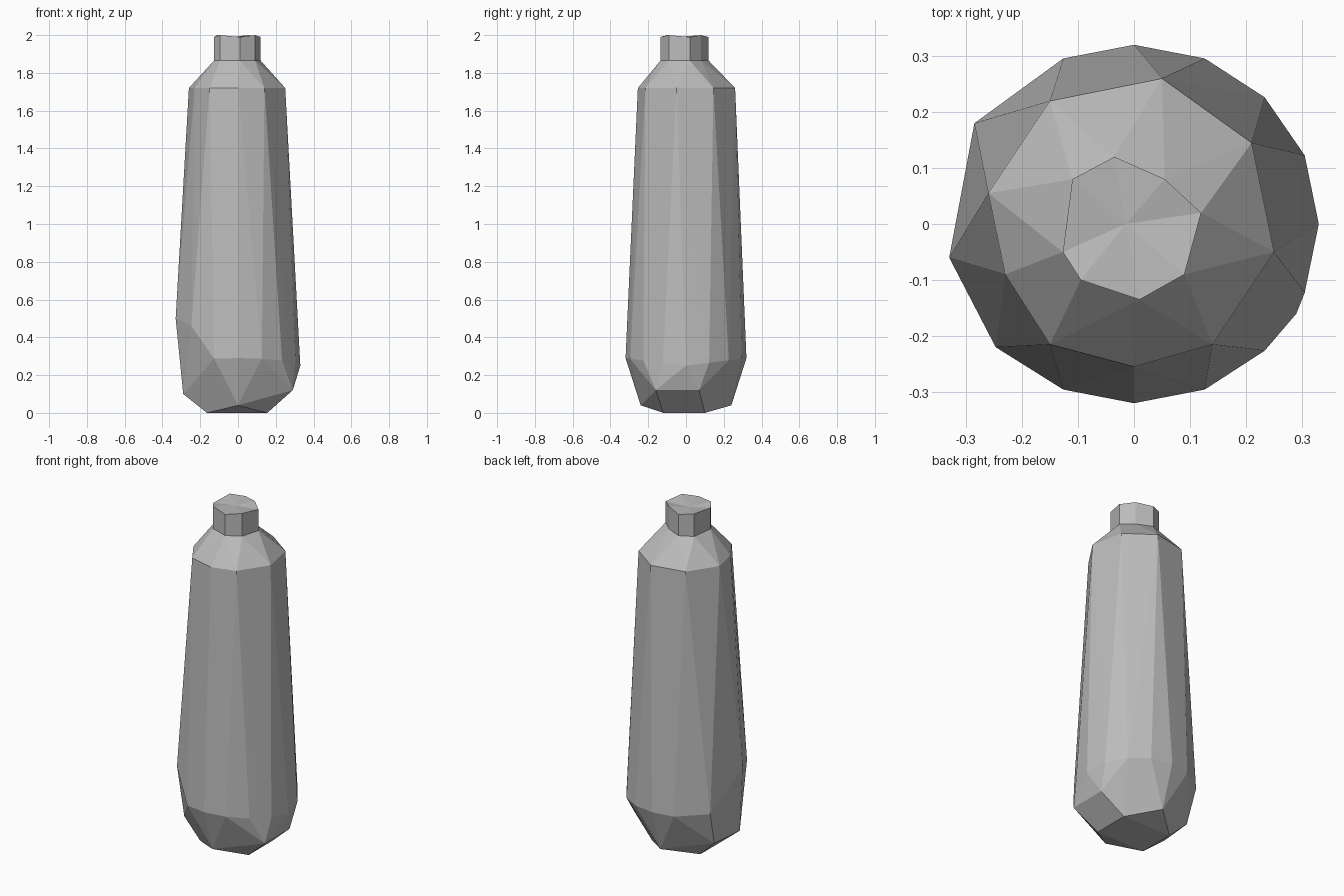
import bpy
import bmesh
from math import sin, cos, radians

cube = bpy.data.objects.get("Cube")
if cube:
    bpy.data.objects.remove(cube, do_unlink=True)

grey = bpy.data.materials.new("plain grey")
grey.use_nodes = True
colour = (0.5, 0.5, 0.5, 1)
grey.diffuse_color = colour
grey.node_tree.nodes["Principled BSDF"].inputs["Base Color"].default_value = colour


def finish(bm, name):
    """Turn a bmesh into a flat shaded object."""
    bmesh.ops.recalc_face_normals(bm, faces=bm.faces)
    mesh = bpy.data.meshes.new(name)
    bm.to_mesh(mesh)
    bm.free()
    mesh.materials.append(grey)
    obj = bpy.data.objects.new(name, mesh)
    bpy.context.collection.objects.link(obj)
    return obj


def at_height(outline, z):
    return [(x, y, z) for x, y in outline]


# Uneven faceted outlines, seen from above
shoulder = [(0.05, 0.26), (0.21, 0.145), (0.25, -0.05), (0.14, -0.215), (0, -0.255),
            (-0.15, -0.215), (-0.23, -0.09), (-0.26, 0.055), (-0.15, 0.22)]
neck = [(-0.035, 0.12), (0.055, 0.08), (0.12, 0.02), (0.09, -0.09),
        (0.01, -0.135), (-0.095, -0.1), (-0.127, -0.05), (-0.11, 0.08)]

# Widest ring: regular facets, with three chipped corners on one side
belly = []
for step in range(-5, 6):
    a = radians(step * 22.5)
    belly.append((0.33 * cos(a), 0.32 * sin(a), 0.25 + 0.04 * abs(sin(a))))
belly += [(-0.285, 0.18, 0.3), (-0.33, -0.06, 0.5), (-0.247, -0.22, 0.46)]

# Bevelled base
base = [(0.29, -0.16, 0.12), (0.29, 0.07, 0.12), (-0.29, -0.09, 0.1), (-0.27, 0.12, 0.1),
        (0, -0.24, 0.04), (0, 0.24, 0.04)]
base += [(x, y, 0) for x in (-0.165, 0.155) for y in (-0.12, 0.1)]

# Body with sloping shoulders, as one faceted convex shell
bm = bmesh.new()
for point in belly + base + at_height(shoulder, 1.72) + at_height(neck, 1.865):
    bm.verts.new(point)
hull = bmesh.ops.convex_hull(bm, input=bm.verts)
bmesh.ops.delete(bm, geom=list(set(hull["geom_interior"])), context="VERTS")
finish(bm, "bottle_body")

# Neck with a slightly dished, uneven top
bm = bmesh.new()
low = [bm.verts.new(p) for p in at_height(neck, 1.86)]
high = [bm.verts.new((x, y, 1.99 + 0.01 * (i % 2)))
        for i, (x, y) in enumerate(neck)]
centre = bm.verts.new((-0.015, 0, 1.985))
for i in range(len(neck)):
    j = (i + 1) % len(neck)
    bm.faces.new((low[i], low[j], high[j], high[i]))
    bm.faces.new((high[i], high[j], centre))
bm.faces.new(low)
finish(bm, "bottle_neck")
